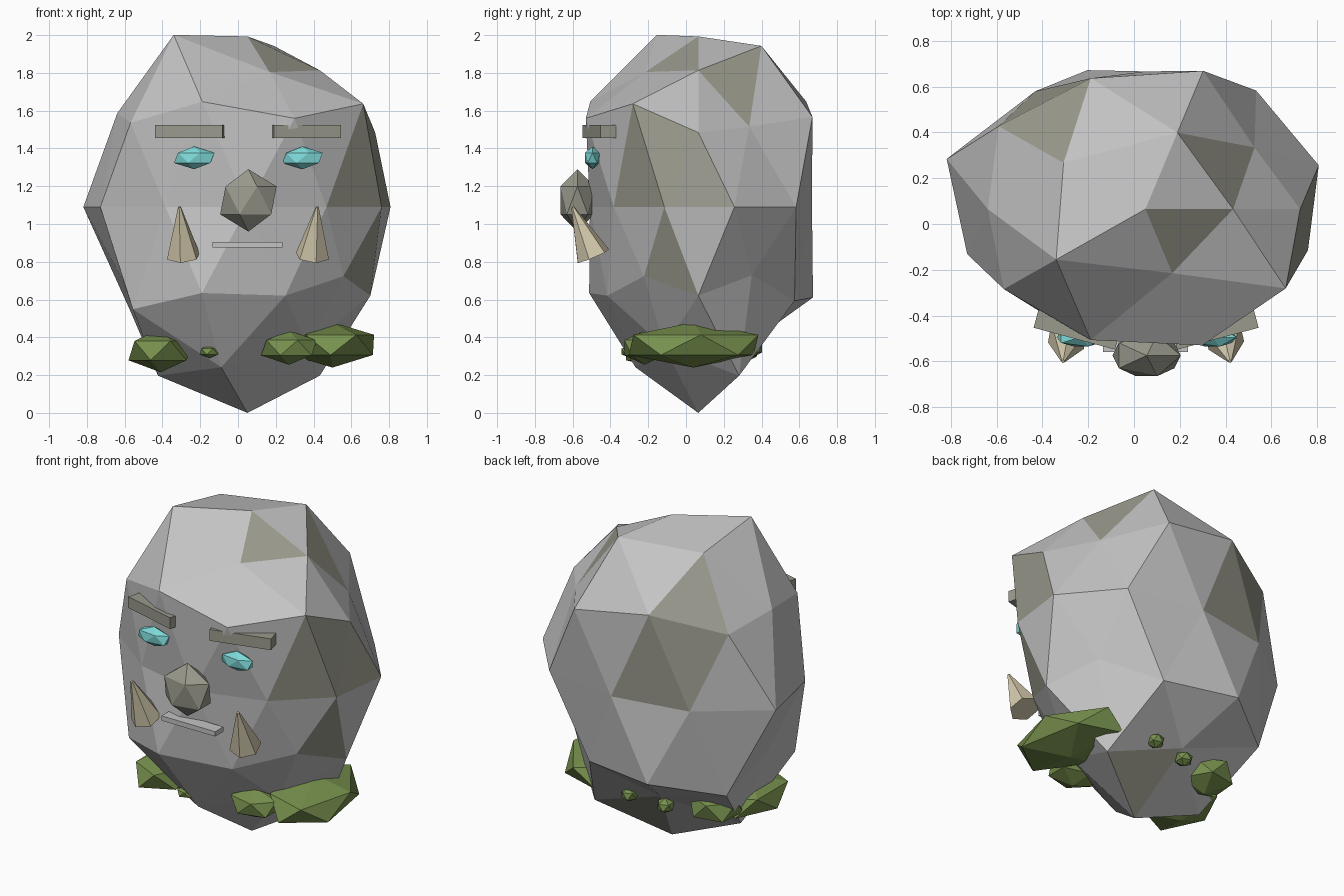
import bpy, bmesh, math
from mathutils import Matrix, Vector

if "Cube" in bpy.data.objects:
    bpy.data.objects.remove(bpy.data.objects["Cube"])


def mat(name, r, g, b):
    m = bpy.data.materials.new(name)
    m.diffuse_color = (r, g, b, 1)
    m.use_nodes = True
    m.node_tree.nodes["Principled BSDF"].inputs["Base Color"].default_value = m.diffuse_color
    return m


ROCK = mat("grey rock", .55, .55, .55)
LICHEN = mat("olive rock", .32, .32, .265)
EYE = mat("turquoise", .21, .70, .69)
TUSK = mat("tusk ivory", .66, .59, .42)
MOSS = mat("moss green", .185, .28, .075)


def finish(bm, name, *mats):
    bmesh.ops.recalc_face_normals(bm, faces=bm.faces)
    me = bpy.data.meshes.new(name)
    bm.to_mesh(me)
    bm.free()
    for m in mats:
        me.materials.append(m)
    ob = bpy.data.objects.new(name, me)
    bpy.context.collection.objects.link(ob)
    return ob


def lump(name, centre, size, material, turn=0):
    bm = bmesh.new()
    bmesh.ops.create_icosphere(bm, subdivisions=1, radius=1)
    bm.transform(Matrix.Translation(centre) @ Matrix.Rotation(math.radians(turn), 4, 'Z')
                 @ Matrix.Diagonal((*size, 1)))
    return finish(bm, name, material)


def block(name, centre, size, turn, material):
    bm = bmesh.new()
    bmesh.ops.create_cube(bm, size=1)
    bm.transform(Matrix.Translation(centre) @ Matrix.Rotation(turn, 4, 'Z')
                 @ Matrix.Diagonal((*size, 1)))
    return finish(bm, name, material)


# Boulder head: icosphere whose points move in or out, ring by ring,
# each ring listed counterclockwise from +x
RINGS = [
    [.86],
    [.81, .955, .935, 1.02, .80],
    [.84, .77, 1.015, 1.01, .985, .90, .95, 1.01, 1.0, .99],
    [.885, .915, .86, .91, 1.015, .91, .82, .82, .79, .83],
    [.85, .77, .90, 1.02, 1.0, .82, .98, .97, .85, .78],
    [1.0, .80, 1.0, .95, .83],
    [1.038],
]
# Olive patches: faces whose corners are (ring, place in ring)
PATCHES = [
    {(2, 9), (3, 8), (3, 9)}, {(2, 9), (3, 9), (2, 0)}, {(2, 0), (3, 9), (3, 0)},
    {(3, 9), (4, 9), (4, 0)}, {(0, 0), (1, 0), (1, 4)}, {(1, 1), (2, 1), (1, 0)},
    {(2, 4), (2, 3), (1, 2)}, {(2, 3), (2, 4), (3, 3)}, {(2, 3), (3, 3), (3, 2)},
    {(6, 0), (5, 0), (5, 1)},
]
bm = bmesh.new()
bmesh.ops.create_icosphere(bm, subdivisions=2, radius=1)
limits = [.95, .7, .3, -.3, -.7, -.95]
groups = [[] for _ in RINGS]
for v in bm.verts:
    v.co.normalize()
    groups[sum(v.co.z < h for h in limits)].append(v)
place = {}
for k, group in enumerate(groups):
    group.sort(key=lambda v: round(math.degrees(math.atan2(v.co.y, v.co.x))) % 360)
    for i, v in enumerate(group):
        place[v] = (k, i)
        d = v.co * RINGS[k][i]
        v.co = Vector((.05 + .9 * d.x, .065 + .7 * d.y, 1.09 + 1.05 * d.z))
for f in bm.faces:
    f.material_index = int({place[v] for v in f.verts} in PATCHES)
finish(bm, "boulder_head", ROCK, LICHEN)

# Face
lump("nose", (.055, -.575, 1.125), (.167, .106, .165), LICHEN)
block("mouth", (.05, -.52, .89), (.37, .08, .03), 0, ROCK)
for side, label in ((-1, "left"), (1, "right")):
    lump(label + "_eye", (.055 + side * .287, -.495, 1.35), (.119, .047, .06), EYE)
    block(label + "_brow", (.053 + side * .303, -.46, 1.49), (.368, .085, .07),
          side * math.radians(15), LICHEN)
    # Tusk: six-sided cone leaning forward and slightly outward
    base = Vector((.052 + side * .342, -.49, .83))
    tip = Vector((.055 + side * .365, -.60, 1.09))
    axis = tip - base
    bm = bmesh.new()
    bmesh.ops.create_cone(bm, cap_ends=True, segments=6, radius1=.092, radius2=.008,
                          depth=axis.length)
    bm.transform(Matrix.Translation((base + tip) / 2)
                 @ axis.to_track_quat('Z', 'Y').to_matrix().to_4x4())
    finish(bm, label + "_tusk", TUSK)

# Moss clumps around the chin
for name, centre, size, turn in (
        ("right_moss", (.50, .04, .36), (.25, .395, .12), 10),
        ("left_moss", (-.41, -.07, .33), (.19, .29, .115), 0),
        ("back_left_moss", (-.35, .2, .355), (.17, .18, .11), 30),
        ("front_moss", (.27, -.22, .345), (.165, .125, .09), 0),
        ("small_front_moss", (-.15, -.29, .325), (.06, .06, .035), 0),
        ("small_back_moss_a", (.14, .355, .34), (.055, .055, .045), 0),
        ("small_back_moss_b", (-.09, .33, .32), (.055, .055, .045), 0)):
    lump(name, centre, size, MOSS, turn)
